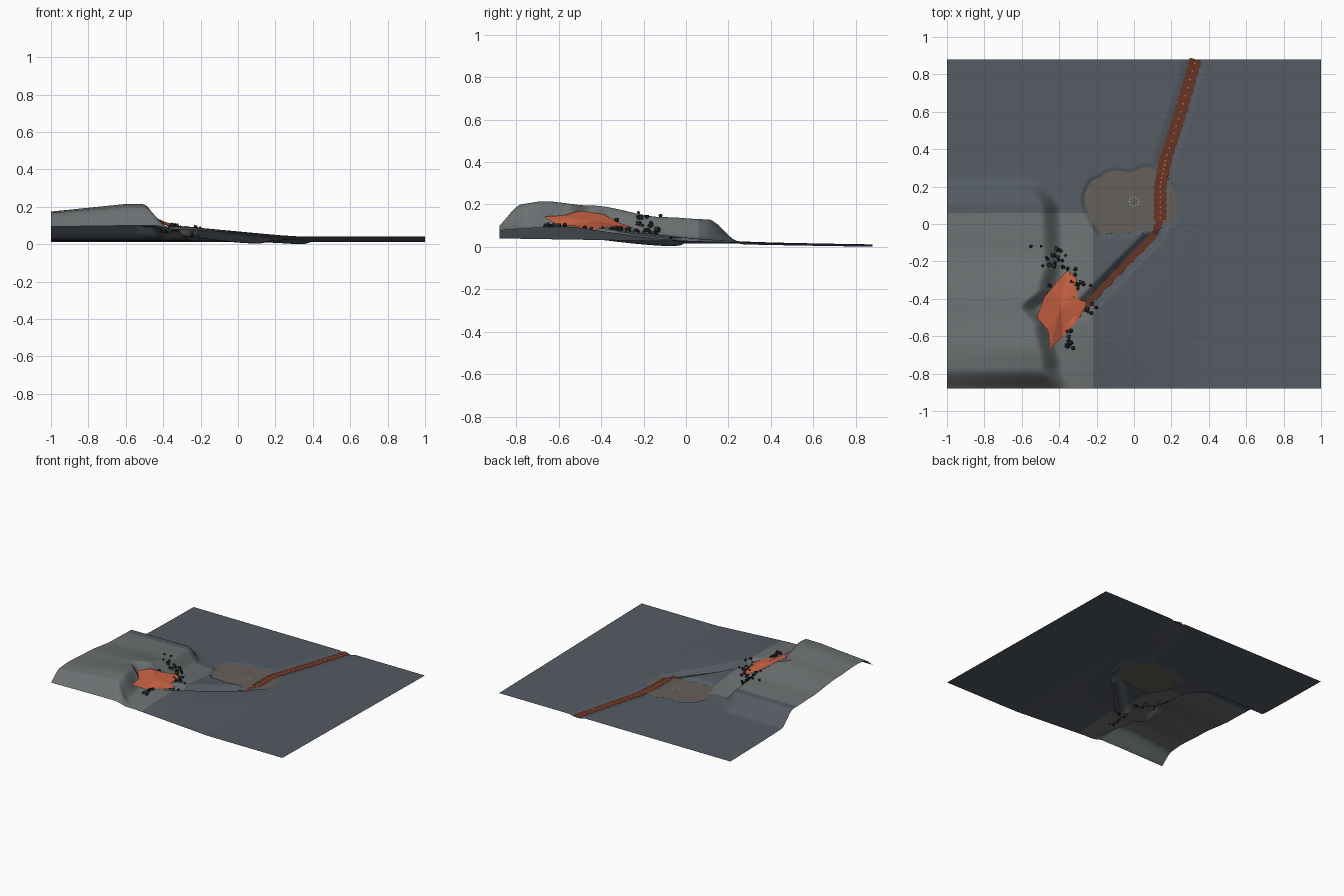
import bpy, bmesh, math, random
from mathutils import Vector, Matrix, Euler

if "Cube" in bpy.data.objects:
    bpy.data.objects.remove(bpy.data.objects["Cube"])
random.seed(4)


def material(name, color):
    m = bpy.data.materials.new(name)
    m.use_nodes = True
    m.diffuse_color = (*color, 1)
    bsdf = m.node_tree.nodes["Principled BSDF"]
    bsdf.inputs["Base Color"].default_value = (*color, 1)
    bsdf.inputs["Roughness"].default_value = 0.9
    return m


ground_mat = material("slate_ground", (.09, .105, .125))
dirt_mat = material("pale_ground", (.15, .165, .17))
mud_mat = material("mud", (.13, .115, .1))
rust_mat = material("rust", (.13, .035, .018))
orange_mat = material("orange", (.62, .13, .06))
dark_mat = material("dark_rock", (.02, .022, .025))
pale_mat = material("pale_blue", (.25, .4, .45))


def finish(name, bm, *mats, smooth=None):
    mesh = bpy.data.meshes.new(name)
    bm.to_mesh(mesh)
    bm.free()
    ob = bpy.data.objects.new(name, mesh)
    bpy.context.collection.objects.link(ob)
    for m in mats:
        mesh.materials.append(m)
    if smooth:
        bpy.ops.object.select_all(action='DESELECT')
        ob.select_set(True)
        bpy.context.view_layer.objects.active = ob
        bpy.ops.object.shade_smooth_by_angle(angle=math.radians(smooth))
    return ob


def step(a, b, v):
    t = min(max((v - a) / (b - a), 0), 1)
    return t * t * (3 - 2 * t)


def lookup(points, v):
    """Smooth interpolation through (position, value) pairs."""
    if v <= points[0][0]:
        return points[0][1]
    for (a, p), (b, q) in zip(points, points[1:]):
        if v <= b:
            return p + (q - p) * step(a, b, v)
    return points[-1][1]


# Plateau crest profile along y and the line of its broken edge
CREST = [(-.8, .2), (-.67, .215), (-.45, .195), (-.1, .14), (.1, .13)]
EDGE = [(-.88, -.40), (-.76, -.45), (-.55, -.49), (-.45, -.56),
        (-.35, -.47), (-.22, -.44), (.08, -.45), (.22, -.52)]
# Pool outline and stream course
POOL = [Vector(p) for p in [(-.28, .14), (-.25, .22), (-.17, .27), (-.02, .285), (.1, .31),
        (.19, .25), (.24, .12), (.22, .01), (.14, -.03), (.02, -.045), (-.1, -.06),
        (-.19, -.06), (-.24, .02)]]
CENTRE = Vector((-.02, .12))
POOL_RADII = sorted((math.atan2(*(p - CENTRE).yx), (p - CENTRE).length) for p in POOL)
POOL_RADII = ([(POOL_RADII[-1][0] - math.tau, POOL_RADII[-1][1])] + POOL_RADII
              + [(POOL_RADII[0][0] + math.tau, POOL_RADII[0][1])])
TRENCH = [Vector(p) for p in [(-.28, -.46), (-.08, -.25), (.1, -.07), (.14, .02)]]
STREAM = [Vector(p) for p in [(.14, .02), (.14, .2), (.17, .35), (.25, .6), (.33, .88)]]
POOL_Z = .017


def pool_ratio(x, y):
    d = Vector((x, y)) - CENTRE
    return d.length / lookup(POOL_RADII, math.atan2(d.y, d.x))


def near(path, x, y):
    """Distance to a path and the fraction travelled along it."""
    p, best = Vector((x, y)), (9, 0)
    for i, (a, b) in enumerate(zip(path, path[1:])):
        t = min(max((p - a).dot(b - a) / (b - a).length_squared, 0), 1)
        best = min(best, ((p - a.lerp(b, t)).length, (i + t) / (len(path) - 1)))
    return best


def height(x, y):
    base = .026 - .016 * y
    # Fan of spoil spreading from the plateau
    fan = min(max((.35 - x) / .55, 0), 1.15) * .052
    base += fan * math.exp(-((y + .55) / .5) ** 2)
    # Plateau
    crest = lookup(CREST, y)
    crest -= .45 * (crest - .125) * min(max((-.6 - x) / .4, 0), 1)
    edge = lookup(EDGE, y)
    mask = step(edge + .06, edge - .05, x) * step(.25, .1, y)
    mask *= .06 + .94 * step(-.91, -.77, y)
    z = base + (crest - base) * mask
    # Trench and shallow stream bed
    d, t = near(TRENCH, x, y)
    z -= (.05 - .025 * t) * step(.055, .012, d)
    d, t = near(STREAM, x, y)
    z -= .011 * step(.07, .02, d)
    # Pool basin
    r = pool_ratio(x, y)
    return z + (POOL_Z - z) * step(1.04, .92, r)


# Terrain sheet, with pale dug ground around the plateau
bm = bmesh.new()
bmesh.ops.create_grid(bm, x_segments=200, y_segments=176, size=1,
                      matrix=Matrix.Diagonal((1, .88, 1, 1)))
for v in bm.verts:
    v.co.z = height(v.co.x, v.co.y)
under_pool = []
for f in bm.faces:
    c = f.calc_center_median()
    f.material_index = int(c.x < -.22 and c.y < .06)
    if pool_ratio(c.x, c.y) < .86:
        under_pool.append(f)
bmesh.ops.delete(bm, geom=under_pool, context='FACES')
finish("terrain", bm, ground_mat, dirt_mat, smooth=60)

# Pool surface
bm = bmesh.new()
ring = []
for i in range(64):
    a = -math.pi + math.tau * i / 64
    p = CENTRE + Vector((math.cos(a), math.sin(a))) * lookup(POOL_RADII, a) * .95
    ring.append(bm.verts.new((*p, POOL_Z + .002)))
bm.faces.new(ring)
finish("pool_surface", bm, mud_mat)


def ribbon(name, path, width, lift, mat, count):
    """Strip lying on the ground along a path, width given by a function."""
    bm = bmesh.new()
    rows = []
    for i in range(count + 1):
        s = i / count * (len(path) - 1)
        k = min(int(s), len(path) - 2)
        a, b = path[k], path[k + 1]
        p = a.lerp(b, s - k)
        side = Vector((a.y - b.y, b.x - a.x)).normalized()
        z = height(*p) + lift
        rows.append([bm.verts.new((*(p + side * width(i) * u), z)) for u in (1, -1)])
    for (a, b), (c, d) in zip(rows, rows[1:]):
        bm.faces.new((a, b, d, c))
    finish(name, bm, mat)


ribbon("trench_seep", TRENCH, lambda i: .018 + .002 * math.sin(i), .006, rust_mat, 60)
ribbon("stream", STREAM, lambda i: .029 + .007 * abs(math.sin(i * .45)), .009, rust_mat, 160)

# Bright flecks down the middle of the stream
bm = bmesh.new()
for i in range(26):
    s = (i + .5) / 26 * (len(STREAM) - 1)
    k = int(s)
    p = STREAM[k].lerp(STREAM[k + 1], s - k)
    spot = Matrix.Translation((*p, height(*p) + .0105))
    bmesh.ops.create_circle(bm, cap_ends=True, segments=6, radius=.005, matrix=spot)
finish("stream_flecks", bm, orange_mat)

# Ring of small bubbles on the pool
bm = bmesh.new()
for i in range(10):
    a = math.tau * i / 10
    spot = Matrix.Translation((.025 * math.cos(a), .12 + .025 * math.sin(a), POOL_Z + .003))
    bmesh.ops.create_circle(bm, cap_ends=True, segments=6, radius=.004, matrix=spot)
finish("bubble_ring", bm, pale_mat)

# Torn orange slab lying across the broken slope
SLAB = [(-.36, -.25, .09), (-.31, -.27, .085), (-.30, -.40, .085), (-.25, -.42, .078),
        (-.29, -.50, .083), (-.38, -.60, .095), (-.45, -.67, .14), (-.46, -.57, .15),
        (-.52, -.50, .17), (-.48, -.39, .155), (-.43, -.33, .12)]
bm = bmesh.new()
outline = [bm.verts.new(p) for p in SLAB]
middle = bm.verts.new((-.39, -.45, .12))
for a, b in zip(outline, outline[1:] + outline[:1]):
    bm.faces.new((b, a, middle))
# Lift the points clear of the ground
for v in bm.verts:
    v.co.z = max(v.co.z, height(v.co.x, v.co.y) + .006)
bmesh.ops.subdivide_edges(bm, edges=bm.edges[:], cuts=3, use_grid_fill=True)
for v in bm.verts:
    v.co.z = max(v.co.z, height(v.co.x, v.co.y) + .004)
bmesh.ops.recalc_face_normals(bm, faces=bm.faces)
finish("orange_slab", bm, orange_mat)

# Scattered rubble around the slab
bm = bmesh.new()
for cx, cy, spread, count in [(-.44, -.19, .055, 20), (-.32, -.31, .035, 12),
                              (-.25, -.45, .025, 9), (-.34, -.62, .025, 8)]:
    for _ in range(count):
        x, y = random.gauss(cx, spread), random.gauss(cy, spread)
        turn = Euler([random.uniform(0, 3) for _ in range(3)]).to_matrix().to_4x4()
        place = Matrix.Translation((x, y, height(x, y) + .006))
        bmesh.ops.create_cube(bm, size=random.uniform(.01, .021), matrix=place @ turn)
finish("rubble", bm, dark_mat)
